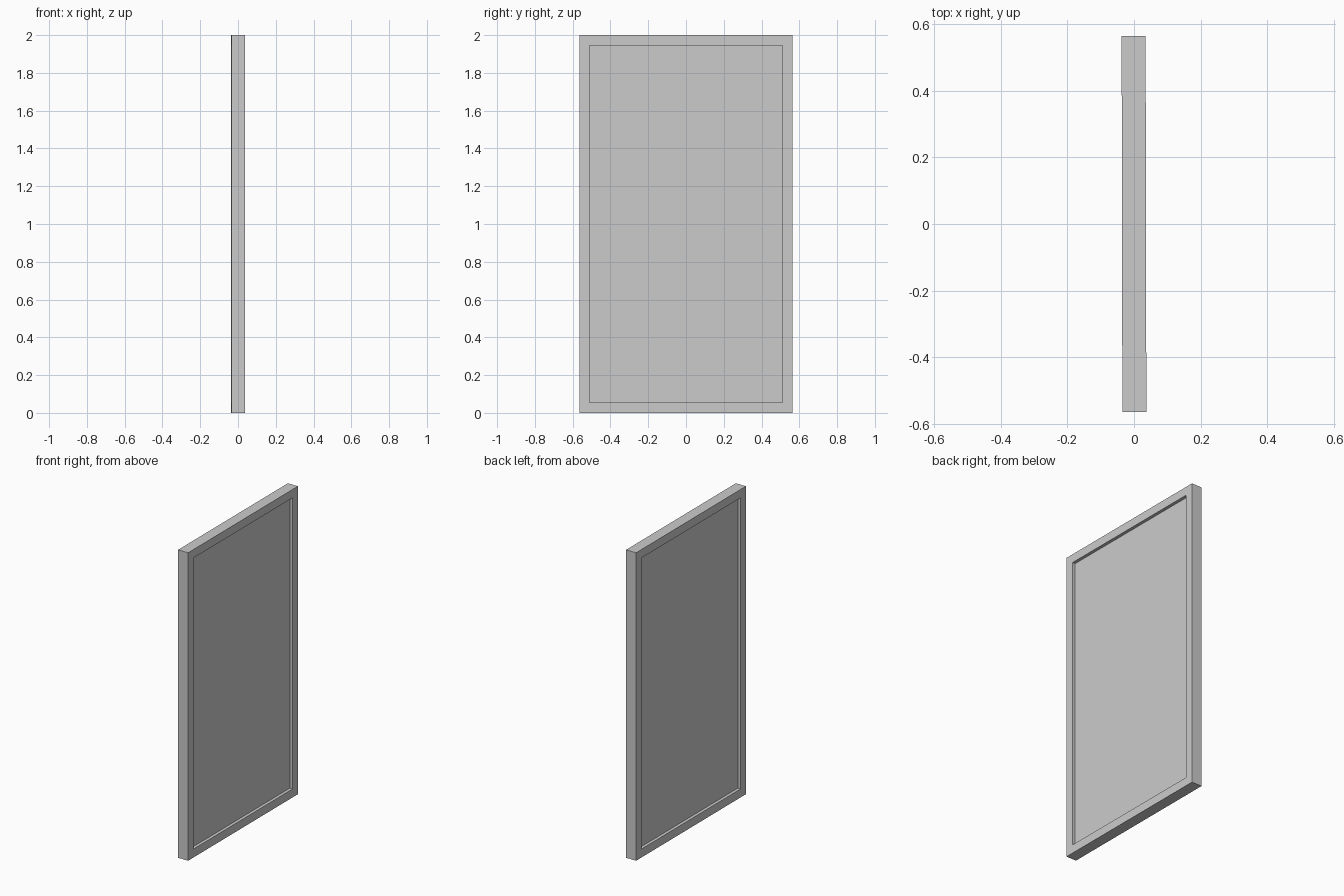
import bpy, bmesh
from mathutils import Matrix, Vector

cube = bpy.data.objects.get("Cube")
if cube:
    bpy.data.objects.remove(cube, do_unlink=True)

WIDTH, HEIGHT, THICK = 1.13, 2.0, 0.072
BORDER, RECESS = 0.055, 0.02
TILT = 0.002  # very slight turn about z

grey = bpy.data.materials.new("plain_grey")
grey.use_nodes = True
colour = (0.6, 0.6, 0.6, 1)
grey.diffuse_color = colour
grey.node_tree.nodes["Principled BSDF"].inputs["Base Color"].default_value = colour


def add_object(name, bm):
    bmesh.ops.rotate(bm, verts=bm.verts, cent=(0, 0, 0), matrix=Matrix.Rotation(TILT, 3, "Z"))
    bmesh.ops.recalc_face_normals(bm, faces=bm.faces)
    mesh = bpy.data.meshes.new(name)
    bm.to_mesh(mesh)
    bm.free()
    mesh.materials.append(grey)
    obj = bpy.data.objects.new(name, mesh)
    bpy.context.collection.objects.link(obj)


def box(thick, width, height):
    bm = bmesh.new()
    bmesh.ops.create_cube(bm, size=1)
    bmesh.ops.scale(bm, vec=(thick, width, height), verts=bm.verts)
    bmesh.ops.translate(bm, vec=(0, 0, HEIGHT / 2), verts=bm.verts)
    return bm


# Frame: inset both broad sides and join the two openings
bm = box(THICK, WIDTH, HEIGHT)
sides = [f for f in bm.faces if abs(f.normal.x) > 0.9]
bmesh.ops.inset_individual(bm, faces=sides, thickness=BORDER, use_even_offset=True)
rims = [e for f in sides for e in f.edges]
bmesh.ops.delete(bm, geom=sides, context="FACES_ONLY")
bmesh.ops.bridge_loops(bm, edges=rims)
add_object("frame", bm)

# Panel: fills the opening, set back on both sides
add_object("panel", box(THICK - 2 * RECESS, WIDTH - 2 * BORDER, HEIGHT - 2 * BORDER))
